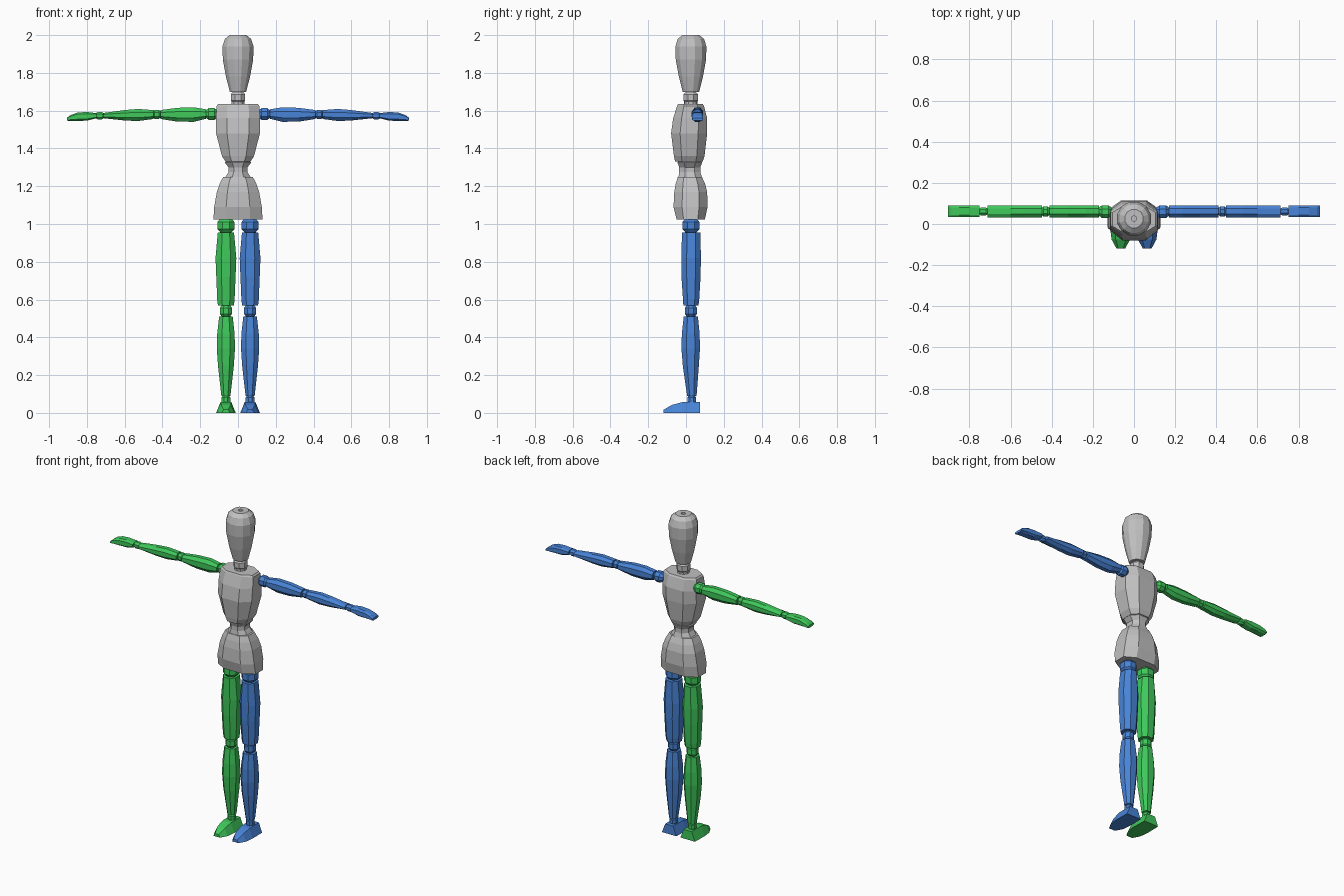
import bpy, math
from mathutils import Vector

if "Cube" in bpy.data.objects:
    bpy.data.objects.remove(bpy.data.objects["Cube"])


def material(name, rgb):
    m = bpy.data.materials.new(name)
    m.diffuse_color = (*rgb, 1)
    m.use_nodes = True
    m.node_tree.nodes["Principled BSDF"].inputs["Base Color"].default_value = m.diffuse_color
    return m


GREY = material("light grey", (0.53, 0.53, 0.53))
GREEN = material("green", (0.05, 0.58, 0.105))
BLUE = material("blue", (0.065, 0.23, 0.68))


def octagon(k=0.45):
    return [(1, -k), (1, k), (k, 1), (-k, 1), (-1, k), (-1, -k), (-k, -1), (k, -1)]


def circle(n):
    return [(math.cos((i + .5) * math.tau / n), math.sin((i + .5) * math.tau / n)) for i in range(n)]


def loft(name, rings, mat, axis="z", section=None):
    """rings: (position, u_min, u_max, v_min, v_max); u, v = x, y for axis z; y, z for axis x; x, z for axis y"""
    section = section or octagon()
    n = len(section)
    verts, faces = [], []
    for p, u0, u1, v0, v1 in rings:
        for a, b in section:
            u = (u0 + u1) / 2 + a * (u1 - u0) / 2
            v = (v0 + v1) / 2 + b * (v1 - v0) / 2
            verts.append({"z": (u, v, p), "x": (p, u, v), "y": (u, p, v)}[axis])
    for r in range(len(rings) - 1):
        for i in range(n):
            j = (i + 1) % n
            faces.append((r * n + i, r * n + j, r * n + n + j, r * n + n + i))
    faces.append(tuple(reversed(range(n))))
    faces.append(tuple(range(len(verts) - n, len(verts))))
    # order the faces outward for the axis and direction used
    if (axis == "y") != (rings[-1][0] < rings[0][0]):
        faces = [tuple(reversed(f)) for f in faces]
    me = bpy.data.meshes.new(name)
    me.from_pydata([Vector(v) for v in verts], [], faces)
    me.materials.append(mat)
    ob = bpy.data.objects.new(name, me)
    bpy.context.collection.objects.link(ob)
    return ob


def round_rings(profile, cx, cy):
    return [(z, cx - r, cx + r, cy - r, cy + r) for z, r in profile]


def joint(name, c, r, half, mat, axis="z"):
    """faceted ball, stretched along its axis"""
    i = {"x": (0, 1, 2), "z": (2, 0, 1)}[axis]
    rings = [(c[i[0]] + t * half, c[i[1]] - s * r, c[i[1]] + s * r, c[i[2]] - s * r, c[i[2]] + s * r)
             for t, s in ((-1, .55), (-.45, 1), (.45, 1), (1, .55))]
    return loft(name, rings, mat, axis, octagon(0.414))


# Head with a small socket in the crown
loft("head", round_rings([(1.70, .045), (1.78, .066), (1.87, .083), (1.94, .085), (1.98, .072),
                          (2.0, .046), (2.0, .013), (1.985, .013)], 0, .026), GREY, section=circle(12))
# Neck
joint("neck_ball", (0, .025, 1.67), .038, .037, GREY)
loft("neck_collar", round_rings([(1.62, .036), (1.65, .036)], 0, .025), GREY, section=circle(10))

# Torso
loft("chest", [(1.33, -.066, .066, -.058, .088), (1.36, -.085, .085, -.064, .098),
               (1.48, -.116, .116, -.079, .112), (1.56, -.117, .117, -.068, .112),
               (1.625, -.113, .113, -.047, .095), (1.635, -.105, .105, -.042, .088)], GREY, section=octagon(.5))
loft("waist", [(1.245, -.07, .07, -.04, .085), (1.275, -.05, .05, -.036, .076), (1.30, -.05, .05, -.036, .076),
               (1.325, -.07, .07, -.045, .085), (1.335, -.06, .06, -.04, .08)], GREY)
loft("pelvis", [(1.025, -.13, .13, -.05, .1), (1.09, -.126, .126, -.066, .114),
                (1.17, -.112, .112, -.062, .112), (1.215, -.096, .096, -.054, .1),
                (1.25, -.078, .078, -.043, .084)], GREY, section=octagon(.5))

for side, s, mat in (("left", 1, BLUE), ("right", -1, GREEN)):

    def part(name, rings, axis="z", section=None):
        """limb loft given for the +x side, flipped for the other side"""
        if s < 0:
            if axis == "x":
                rings = [(-p, *rest) for p, *rest in rings]
            else:
                rings = [(p, -u1, -u0, v0, v1) for p, u0, u1, v0, v1 in rings]
        return loft(f"{side}_{name}", rings, mat, axis, section)

    # Leg
    x, y = .064, .026
    joint(f"{side}_hip_ball", (s * x, y, .992), .045, .042, mat)
    part("thigh", [(.568, x - .042, x + .042, -.014, .066), (.60, x - .046, x + .046, -.016, .07),
                   (.72, x - .051, x + .051, -.024, .077), (.82, x - .055, x + .055, -.025, .079),
                   (.955, x - .043, x + .043, -.021, .076)])
    joint(f"{side}_knee_ball", (s * x, y, .54), .032, .036, mat)
    part("shin", [(.09, x - .024, x + .024, .006, .056), (.25, x - .042, x + .042, -.017, .068),
                  (.34, x - .048, x + .048, -.024, .074), (.42, x - .046, x + .046, -.022, .072),
                  (.51, x - .036, x + .036, -.012, .063)])
    joint(f"{side}_ankle_ball", (s * x, .03, .07), .023, .026, mat)

    # Foot: sloped sides, flat sole, tapering toe
    foot_section = [(-1, -1), (1, -1), (.55, 1), (-.55, 1)]
    part("foot", [(.075, x - .05, x + .05, .0, .057), (-.02, x - .052, x + .052, .0, .057),
                  (-.075, x - .045, x + .045, .0, .042), (-.118, x - .022, x + .022, .0, .017)],
         "y", foot_section)

    # Arm
    joint(f"{side}_shoulder_ball", (s * .14, .06, 1.582), .031, .034, mat, "x")
    part("upper_arm", [(.17, .031, .091, 1.557, 1.607), (.235, .031, .091, 1.541, 1.618),
                       (.32, .031, .091, 1.542, 1.615), (.41, .031, .091, 1.556, 1.603)], "x")
    joint(f"{side}_elbow_ball", (s * .43, .061, 1.58), .024, .024, mat, "x")
    part("forearm", [(.448, .031, .091, 1.556, 1.603), (.53, .031, .091, 1.545, 1.609),
                     (.60, .031, .091, 1.548, 1.603), (.712, .031, .091, 1.56, 1.588)], "x")
    joint(f"{side}_wrist_ball", (s * .732, .061, 1.573), .02, .024, mat, "x")
    part("hand", [(.75, .033, .091, 1.56, 1.587), (.80, .033, .091, 1.547, 1.593),
                  (.85, .033, .091, 1.546, 1.59), (.89, .033, .091, 1.546, 1.575),
                  (.905, .033, .091, 1.547, 1.562)], "x", octagon(.6))
